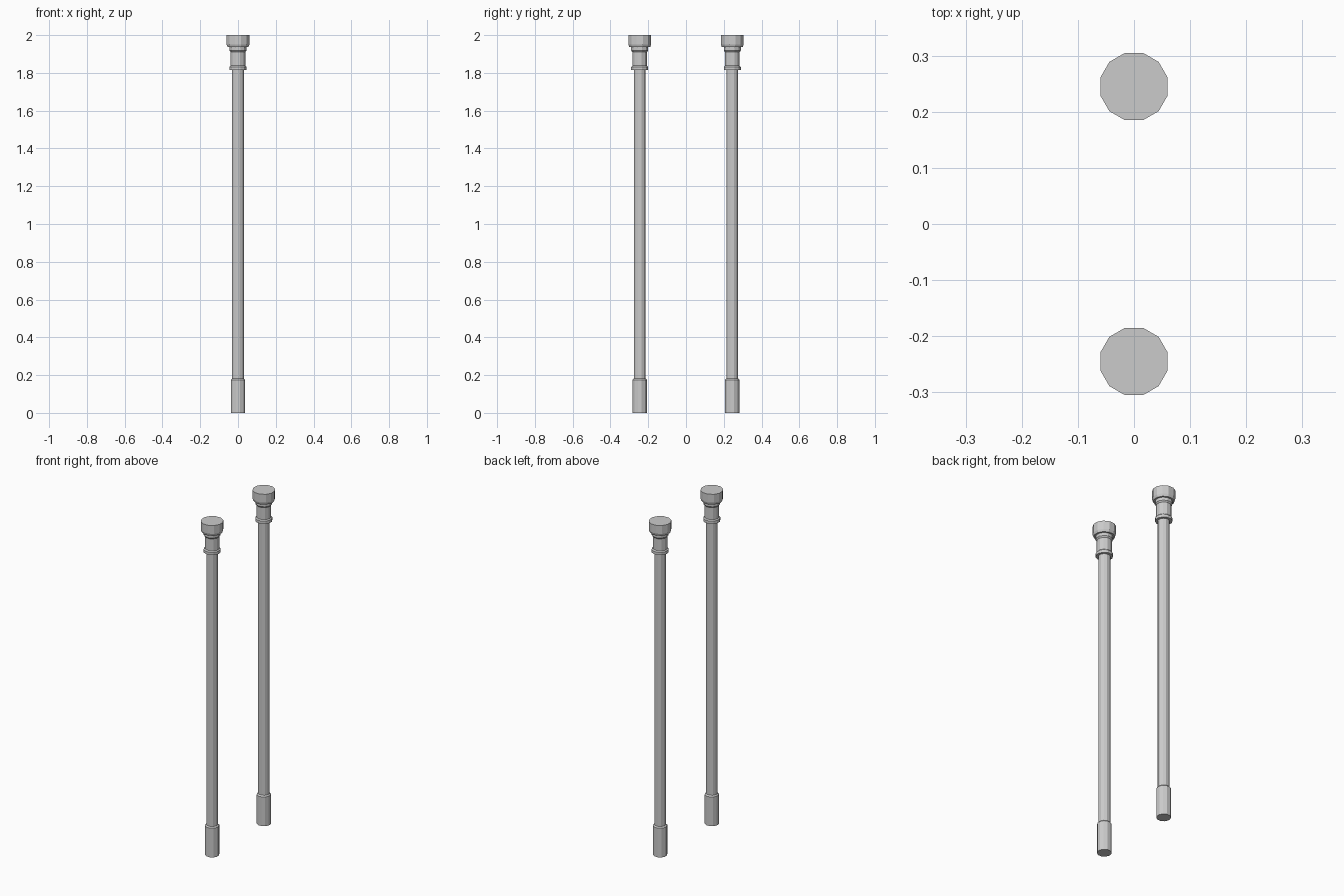
import bpy, bmesh, math

if "Cube" in bpy.data.objects:
    bpy.data.objects.remove(bpy.data.objects["Cube"])

SIDES = 12
# (distance from axis to flat side, height) from foot to top
PROFILE = [
    (0.038, 0.0), (0.038, 0.175), (0.031, 0.182),       # foot sleeve
    (0.031, 1.815),                                     # shaft
    (0.045, 1.815), (0.045, 1.832), (0.039, 1.838),     # lower collar
    (0.039, 1.91),                                      # neck
    (0.045, 1.918), (0.045, 1.936),                     # upper collar
    (0.055, 1.936), (0.06, 1.95), (0.06, 2.0),          # cap
]


def pole(name, y):
    bm = bmesh.new()
    rings = []
    for apothem, z in PROFILE:
        r = apothem / math.cos(math.pi / SIDES)
        angles = [2 * math.pi * (i + 0.5) / SIDES for i in range(SIDES)]
        rings.append([bm.verts.new((r * math.cos(a), r * math.sin(a), z)) for a in angles])
    for low, high in zip(rings, rings[1:]):
        for i in range(SIDES):
            j = (i + 1) % SIDES
            bm.faces.new((low[i], low[j], high[j], high[i]))
    # end caps
    bm.faces.new(rings[0][::-1])
    bm.faces.new(rings[-1])
    mesh = bpy.data.meshes.new(name)
    bm.to_mesh(mesh)
    bm.free()
    obj = bpy.data.objects.new(name, mesh)
    obj.location.y = y
    bpy.context.collection.objects.link(obj)


pole("front_pole", -0.245)
pole("back_pole", 0.245)
